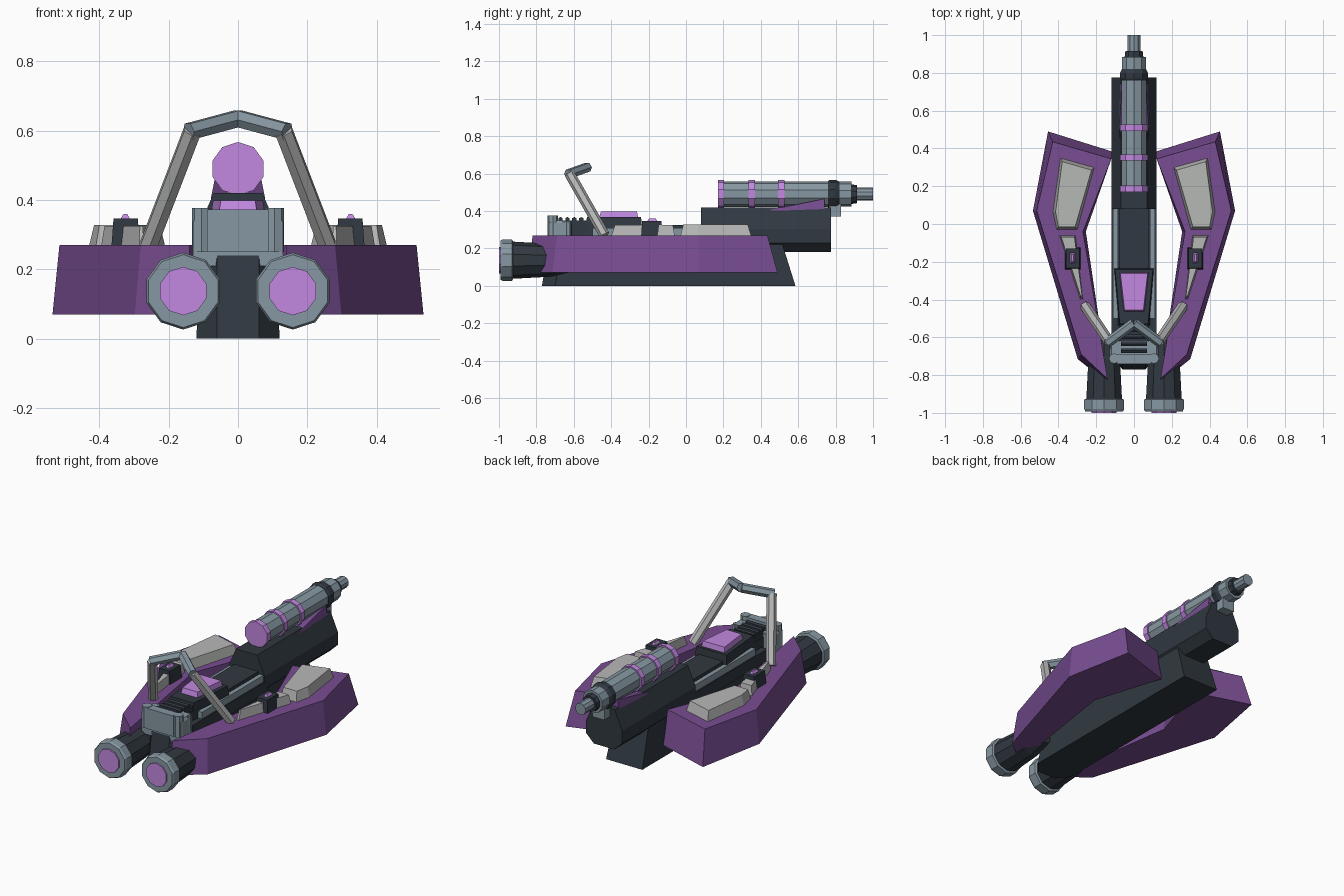
import bpy, bmesh, math
from mathutils import Vector

if "Cube" in bpy.data.objects:
    bpy.data.objects.remove(bpy.data.objects["Cube"])


def material(name, rgb):
    m = bpy.data.materials.new(name)
    m.diffuse_color = (*rgb, 1)
    m.use_nodes = True
    m.node_tree.nodes["Principled BSDF"].inputs["Base Color"].default_value = m.diffuse_color
    return m


PURPLE = material("purple", (0.19, 0.075, 0.29))
GLOW = material("glow", (0.54, 0.25, 0.75))
DARK = material("dark", (0.03, 0.04, 0.052))
STEEL = material("steel", (0.24, 0.31, 0.36))
PALE = material("pale", (0.47, 0.48, 0.47))


def loft(name, rings, mat, mirror=False):
    """Skin a list of equal-length point rings and cap both ends."""
    bm = bmesh.new()
    vs = [[bm.verts.new(p) for p in r] for r in rings]
    n = len(rings[0])
    for a, b in zip(vs, vs[1:]):
        for i in range(n):
            j = (i + 1) % n
            bm.faces.new((a[i], a[j], b[j], b[i]))
    bm.faces.new(vs[0][::-1])
    bm.faces.new(vs[-1])
    bmesh.ops.recalc_face_normals(bm, faces=bm.faces)
    me = bpy.data.meshes.new(name)
    bm.to_mesh(me)
    bm.free()
    ob = bpy.data.objects.new(name, me)
    bpy.context.collection.objects.link(ob)
    me.materials.append(mat)
    if mirror:
        ob.modifiers.new("Mirror", 'MIRROR').use_mirror_merge = False
    return ob


def slab(name, low, high, z0, z1, mat, mirror=False):
    """Plan outline at z0 blended to another outline at z1."""
    return loft(name, [[(x, y, z0) for x, y in low], [(x, y, z1) for x, y in high]], mat, mirror)


def box(name, x0, x1, y0, y1, z0, z1, mat, mirror=False, inset=0):
    i = inset
    low = [(x0, y0), (x1, y0), (x1, y1), (x0, y1)]
    high = [(x0 + i, y0 + i), (x1 - i, y0 + i), (x1 - i, y1 - i), (x0 + i, y1 - i)]
    return slab(name, low, high, z0, z1, mat, mirror)


def turned(name, cx, cz, profile, mat, mirror=False, n=10):
    """Round part along y from (y, radius) pairs."""
    ang = [math.pi / 2 + math.tau * i / n for i in range(n)]
    return loft(name, [[(cx + r * math.cos(a), y, cz + r * math.sin(a)) for a in ang]
                       for y, r in profile], mat, mirror)


def strut(name, a, b, r, mat, mirror=False, n=6):
    a, b = Vector(a), Vector(b)
    q = (b - a).to_track_quat('Z', 'Y')
    ring = [q @ Vector((r * math.cos(t), r * math.sin(t), 0))
            for t in (math.tau * i / n for i in range(n))]
    return loft(name, [[a + p for p in ring], [b + p for p in ring]], mat, mirror)


# Keel with chamfered nose and raked tail
def keel_plan(nose, tail, w):
    half = [(0.06, nose), (w, nose + 0.07), (w, tail)]
    return half + [(-x, y) for x, y in reversed(half)]


slab("keel", keel_plan(-0.77, 0.585, 0.12), keel_plan(-0.73, 0.51, 0.11), 0, 0.24, DARK)

# Spine and side rails
box("spine", -0.08, 0.08, -0.68, 0.3, 0.2, 0.325, DARK)
box("spine_shoulder", 0.07, 0.118, -0.6, 0.12, 0.2, 0.27, DARK, True)
box("side_rail", 0.085, 0.112, -0.5, 0.1, 0.26, 0.31, STEEL, True)

# Side hulls: top outline is inset from the bottom one
slab("side_hull",
     [(0.12, 0.385), (0.455, 0.49), (0.535, 0.07), (0.298, -0.715), (0.135, -0.845), (0.255, -0.04)],
     [(0.12, 0.345), (0.43, 0.435), (0.515, 0.07), (0.28, -0.69), (0.14, -0.82), (0.27, -0.04)],
     0.07, 0.27, PURPLE, True)

# Hull top panels
slab("rear_panel",
     [(0.21, 0.3), (0.39, 0.35), (0.43, 0.065), (0.41, -0.03), (0.3, -0.03)],
     [(0.225, 0.285), (0.38, 0.33), (0.415, 0.065), (0.4, -0.015), (0.312, -0.015)],
     0.265, 0.328, PALE, True)
slab("front_panel",
     [(0.31, -0.06), (0.395, -0.06), (0.285, -0.4), (0.27, -0.4)],
     [(0.315, -0.07), (0.385, -0.07), (0.283, -0.38), (0.275, -0.38)],
     0.265, 0.325, PALE, True)
box("switch_box", 0.283, 0.365, -0.24, -0.125, 0.265, 0.347, DARK, True, 0.006)
box("switch_light", 0.308, 0.342, -0.21, -0.15, 0.34, 0.36, GLOW, True, 0.012)

# Engines
EX, EZ = 0.158, 0.137
turned("engine_body", EX, EZ, [(-0.94, 0.1), (-0.72, 0.088), (-0.6, 0.06)], DARK, True)
turned("engine_ring", EX, EZ, [(-0.992, 0.105), (-0.98, 0.111), (-0.93, 0.111), (-0.925, 0.1)], STEEL, True)
turned("engine_glow", EX, EZ, [(-1.0, 0.07), (-0.95, 0.07)], GLOW, True)

# Front housing, corner posts and cooling ribs
half = [(0.1, 0.21), (0.13, 0.225), (0.13, 0.335), (0.12, 0.35)]
section = half + [(-x, z) for x, z in reversed(half)]
loft("front_housing", [[(x, y, z) for x, z in section] for y in (-0.73, -0.62)], STEEL)
box("front_lip", -0.09, 0.09, -0.74, -0.69, 0.25, 0.373, STEEL)
for i, y in enumerate((-0.712, -0.64)):
    strut(f"corner_post_{i}", (0.105, y, 0.25), (0.105, y, 0.376 - 0.03 * i), 0.028, STEEL, True, 8)
for i in range(4):
    turned(f"cooling_rib_{i}", 0, 0.355, [(0, 0.013), (0.135, 0.013)], DARK, n=6).location = (
        -0.0675, -0.56 - 0.037 * i, 0)
    bpy.data.objects[f"cooling_rib_{i}"].rotation_euler.z = -math.pi / 2
box("rib_bed", -0.075, 0.075, -0.69, -0.52, 0.25, 0.35, DARK)

# Control console with glowing screen
slab("console",
     [(-0.085, -0.54), (0.085, -0.54), (0.11, -0.23), (-0.11, -0.23)],
     [(-0.075, -0.53), (0.075, -0.53), (0.1, -0.24), (-0.1, -0.24)], 0.25, 0.367, DARK)
slab("console_screen",
     [(-0.055, -0.465), (0.055, -0.465), (0.078, -0.255), (-0.078, -0.255)],
     [(-0.05, -0.455), (0.05, -0.455), (0.072, -0.262), (-0.072, -0.262)], 0.36, 0.398, GLOW)

# Roll bar
foot, elbow, peak = (0.258, -0.435, 0.27), (0.132, -0.622, 0.598), (0, -0.525, 0.635)
strut("roll_bar_leg", foot, elbow, 0.028, PALE, True)
strut("roll_bar_top", (0.142, -0.63, 0.597), peak, 0.027, STEEL, True)

# Gun mount
half = [(0.068, 0.18), (0.12, 0.23), (0.12, 0.305), (0.07, 0.42)]
section = half + [(-x, z) for x, z in reversed(half)]
loft("gun_mount", [[(x, y, z) for x, z in section] for y in (0.08, 0.775)], DARK)

# Gun barrel, bands, collars and muzzle
GZ = 0.49
turned("barrel", 0, GZ, [(0.18, 0.069), (0.8, 0.069)], STEEL)
for i, y in enumerate((0.17, 0.335, 0.493)):
    turned(f"barrel_band_{i}", 0, GZ, [(y, 0.077), (y + 0.034, 0.077)], GLOW)
turned("barrel_collar", 0, GZ, [(0.76, 0.071), (0.77, 0.077), (0.8, 0.077), (0.82, 0.067)], DARK)
turned("muzzle_sleeve", 0, GZ, [(0.81, 0.067), (0.885, 0.067)], STEEL)
turned("muzzle_neck", 0, GZ, [(0.88, 0.053), (0.915, 0.048)], DARK)
turned("muzzle", 0, GZ, [(0.91, 0.035), (1.0, 0.035)], STEEL)
box("barrel_yoke", -0.04, 0.04, 0.765, 0.83, 0.37, 0.47, STEEL)

# Wedge cheeks either side of the barrel
loft("barrel_cheek", [
    [(x, 0.44, 0.405), (x, 0.74, 0.385), (x - dx, 0.74, 0.465)] for x, dx in ((0.078, 0.012), (0.03, 0))],
    PURPLE, True)
